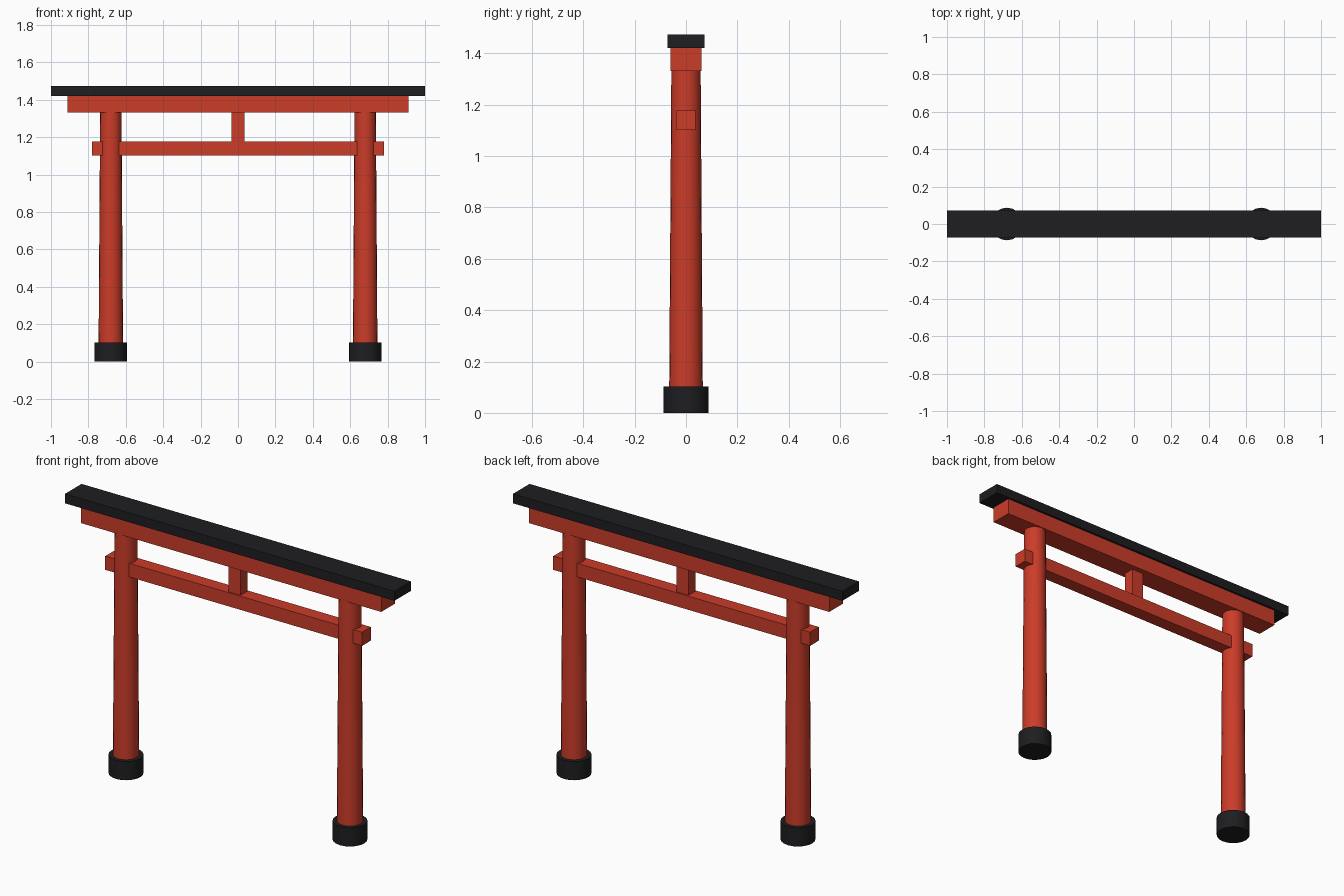
import bpy
import math

if "Cube" in bpy.data.objects:
    bpy.data.objects.remove(bpy.data.objects["Cube"])


def material(name, color):
    m = bpy.data.materials.new(name)
    m.diffuse_color = color
    m.use_nodes = True
    m.node_tree.nodes["Principled BSDF"].inputs["Base Color"].default_value = m.diffuse_color
    return m


RED = material("red_paint", (0.60, 0.045, 0.022, 1))
BLACK = material("black_paint", (0.013, 0.013, 0.015, 1))


def finish(name, mat):
    ob = bpy.context.object
    ob.name = name
    ob.data.materials.append(mat)
    return ob


def box(name, half_x, half_y, z0, z1, mat):
    bpy.ops.mesh.primitive_cube_add(size=1, location=(0, 0, (z0 + z1) / 2))
    ob = finish(name, mat)
    ob.scale = (2 * half_x, 2 * half_y, z1 - z0)
    bpy.ops.object.transform_apply(location=False, rotation=False, scale=True)
    return ob


def column(name, x, r0, r1, z0, z1, mat):
    bpy.ops.mesh.primitive_cone_add(vertices=20, radius1=r0, radius2=r1, depth=z1 - z0,
                                    location=(x, 0, (z0 + z1) / 2))
    ob = finish(name, mat)
    bpy.ops.object.shade_smooth_by_angle(angle=math.radians(35))
    return ob


# Tapered pillars standing in black footings
for side, x in (("left", -0.68), ("right", 0.68)):
    column(side + "_footing", x, 0.087, 0.087, 0, 0.102, BLACK)
    column(side + "_pillar", x, 0.066, 0.057, 0.01, 1.34, RED)

# Tie beam passing through the pillars, with the centre strut above it
box("tie_beam", 0.78, 0.0375, 1.102, 1.177, RED)
box("centre_strut", 0.036, 0.03, 1.17, 1.34, RED)

# Upper beam and black cap
box("upper_beam", 0.912, 0.06, 1.332, 1.421, RED)
box("top_cap", 1.0, 0.0715, 1.421, 1.473, BLACK)
